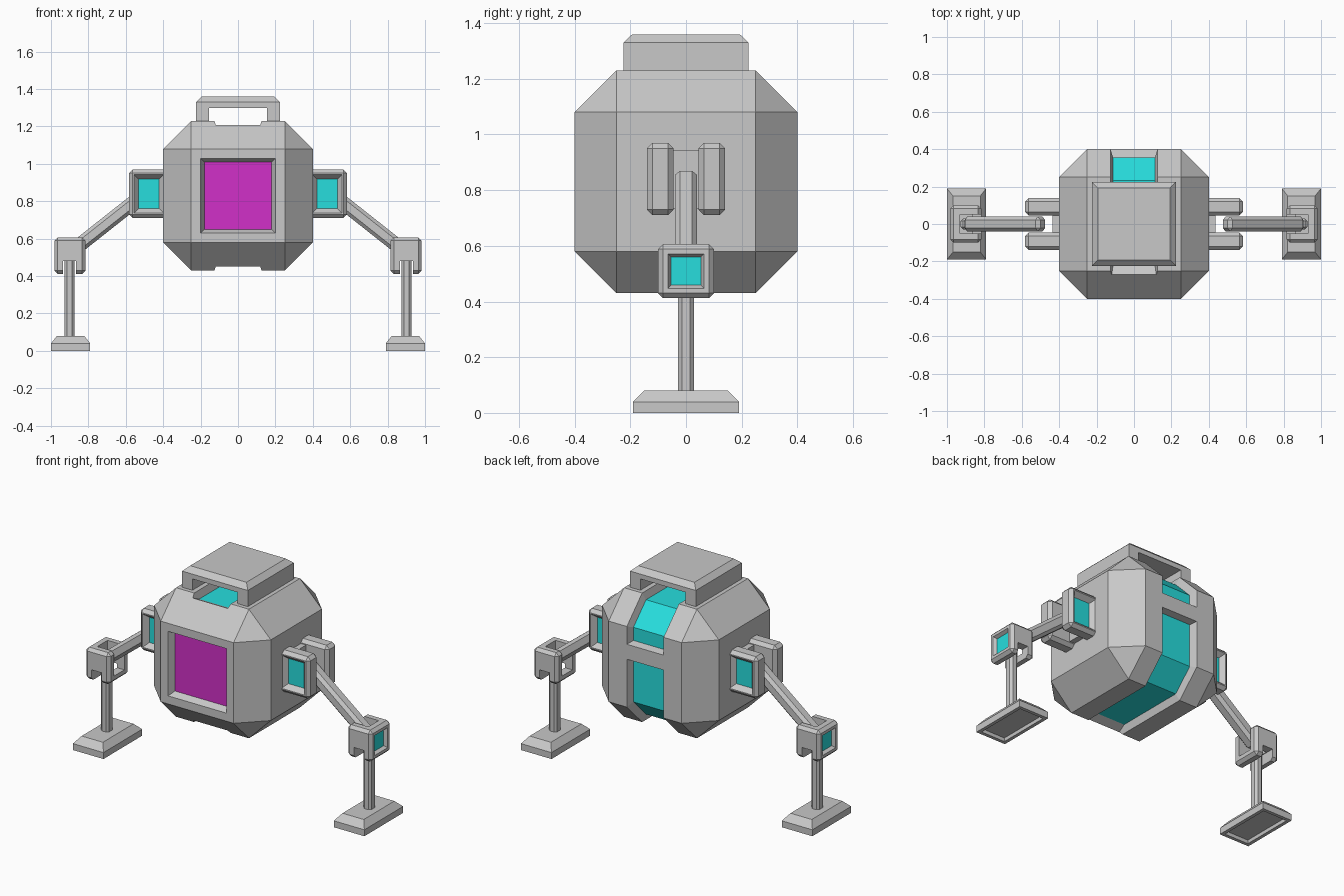
import bpy, bmesh, math
from mathutils import Matrix, Vector

if "Cube" in bpy.data.objects:
    bpy.data.objects.remove(bpy.data.objects["Cube"])


def material(name, rgb):
    m = bpy.data.materials.new(name)
    m.diffuse_color = (*rgb, 1)
    m.use_nodes = True
    m.node_tree.nodes["Principled BSDF"].inputs["Base Color"].default_value = m.diffuse_color
    return m


MATS = [material("light_grey", (0.58, 0.58, 0.58)),
        material("cyan", (0.02, 0.73, 0.73)),
        material("magenta", (0.64, 0.03, 0.58))]
GREY, CYAN, MAGENTA = 0, 1, 2


def box(x, y, z, bevel=0.0):
    """bmesh box from (min, max) ranges with flat chamfers"""
    bm = bmesh.new()
    size = [b - a for a, b in (x, y, z)]
    mid = [(a + b) / 2 for a, b in (x, y, z)]
    bmesh.ops.create_cube(bm, size=1, matrix=Matrix.Translation(mid) @ Matrix.Diagonal((*size, 1)))
    if bevel:
        bmesh.ops.bevel(bm, geom=bm.edges[:], offset=bevel, segments=1, affect='EDGES')
    return bm


def loft(sections):
    """closed skin through a list of four-point sections"""
    bm = bmesh.new()
    rings = [[bm.verts.new(p) for p in s] for s in sections]
    for a, b in zip(rings, rings[1:]):
        for i in range(4):
            j = (i + 1) % 4
            bm.faces.new((a[i], a[j], b[j], b[i]))
    bm.faces.new(rings[0])
    bm.faces.new(rings[-1])
    bmesh.ops.recalc_face_normals(bm, faces=bm.faces[:])
    return bm


def rect(hx, hy, z, cx=0.0):
    return [(cx - hx, -hy, z), (cx + hx, -hy, z), (cx + hx, hy, z), (cx - hx, hy, z)]


def recess(bm, direction, margin, slope, depth, mat):
    """sink a panel into the face that points along direction"""
    d = Vector(direction)
    bm.normal_update()
    f = max(bm.faces, key=lambda f: (round(f.normal.dot(d), 3), f.calc_area()))
    bmesh.ops.inset_individual(bm, faces=[f], thickness=margin, depth=0)
    bmesh.ops.inset_individual(bm, faces=[f], thickness=slope, depth=-depth)
    f.material_index = mat


def make(name, bm, mirror=False, cutters=()):
    me = bpy.data.meshes.new(name)
    bm.to_mesh(me)
    bm.free()
    for m in MATS:
        me.materials.append(m)
    ob = bpy.data.objects.new(name, me)
    bpy.context.collection.objects.link(ob)
    helpers = []
    for c in cutters:
        cm = bpy.data.meshes.new("cutter")
        c.to_mesh(cm)
        c.free()
        co = bpy.data.objects.new("cutter", cm)
        co.hide_render = True
        bpy.context.collection.objects.link(co)
        helpers.append(co)
        mod = ob.modifiers.new("cut", 'BOOLEAN')
        mod.operation, mod.solver, mod.object = 'DIFFERENCE', 'EXACT', co
    if helpers:
        dg = bpy.context.evaluated_depsgraph_get()
        ob.data = bpy.data.meshes.new_from_object(ob.evaluated_get(dg))
        ob.modifiers.clear()
        for h in helpers:
            bpy.data.objects.remove(h)
    if mirror:
        ob.modifiers.new("mirror", 'MIRROR')
    return ob


# Body: chamfered cube with a front window and a two-part groove over the back
CZ = 0.83


def groove(sign, bar_in, bar_out):
    # (inner y, inner z, outer y, outer z), relative to the body centre
    path = [(-0.22, 0.355, -0.36, 0.42), (0.2314, 0.355, 0.258, 0.42),
            (0.355, 0.2314, 0.42, 0.258), (0.355, bar_in, 0.42, bar_out)]
    wi, wo = 0.112, 0.132
    return loft([[(-wi, yi, CZ + sign * zi), (wi, yi, CZ + sign * zi),
                  (wo, yo, CZ + sign * zo), (-wo, yo, CZ + sign * zo)]
                 for yi, zi, yo, zo in path])


def window(h, y):
    return [(-h, y, CZ - h), (h, y, CZ - h), (h, y, CZ + h), (-h, y, CZ + h)]


body = make("body", box((-0.4, 0.4), (-0.4, 0.4), (CZ - 0.4, CZ + 0.4), 0.15),
            cutters=[groove(1, 0.15, 0.135), groove(-1, -0.04, -0.05),
                     loft([window(0.21, -0.42), window(0.18, -0.36)])])
# floors of the recesses are coloured by their distance below the outer skin
for p in body.data.polygons:
    n, c = p.normal, p.center - Vector((0, 0, CZ))
    p.material_index = GREY
    if abs(n.x) < 0.01 and abs(c.x) < 0.05:
        d = n.dot(c)
        if n.y < -0.99 and abs(d - 0.36) < 0.005:
            p.material_index = MAGENTA
        elif n.y > -0.01 and (abs(d - 0.355) < 0.003 or abs(d - 0.4146) < 0.003):
            p.material_index = CYAN

# Broad carrying handle on top
make("top_handle", loft([rect(0.225, 0.225, 1.225), rect(0.225, 0.225, 1.33),
                         rect(0.193, 0.193, 1.36)]),
     cutters=[box((-0.155, 0.155), (-0.5, 0.5), (1.1, 1.30))])

# Hip brackets: two plates with cyan panels and a web between them
for name, s in (("front", -1), ("back", 1)):
    plate = box((0.37, 0.583), sorted((s * 0.045, s * 0.14)), (0.71, 0.97), 0.02)
    recess(plate, (0, s, 0), 0.01, 0.035, 0.03, CYAN)
    make("hip_plate_" + name, plate, mirror=True)
make("hip_web", box((0.37, 0.435), (-0.05, 0.05), (0.735, 0.945)), mirror=True)

# Upper legs: chamfered bars sloping down to the knees
a, b = Vector((0.488, 0, 0.85)), Vector((0.893, 0, 0.53))
thigh = box((0, (b - a).length), (-0.04, 0.04), (-0.038, 0.038), 0.018)
angle = math.atan2(a.z - b.z, b.x - a.x)
bmesh.ops.transform(thigh, verts=thigh.verts[:],
                    matrix=Matrix.Translation(a) @ Matrix.Rotation(angle, 4, 'Y'))
make("upper_leg", thigh, mirror=True)

# Knees: slotted blocks with a cyan panel on the outside
knee = box((0.815, 0.982), (-0.1, 0.1), (0.412, 0.607), 0.018)
recess(knee, (1, 0, 0), 0.025, 0.016, 0.02, CYAN)
make("knee", knee, mirror=True,
     cutters=[box((0.865, 0.935), (-0.3, 0.3), (0.3, 0.48)),
              box((0.7, 0.93), (-0.05, 0.05), (0.455, 0.7))])

# Lower legs
make("lower_leg", box((0.873, 0.928), (-0.029, 0.029), (0.06, 0.5), 0.014), mirror=True)

# Feet: tapered pads with a hollow sole
foot = loft([rect(0.105, 0.19, 0, 0.895), rect(0.105, 0.19, 0.04, 0.895),
             rect(0.073, 0.15, 0.08, 0.895)])
recess(foot, (0, 0, -1), 0.03, 0.005, 0.02, GREY)
make("foot", foot, mirror=True)
